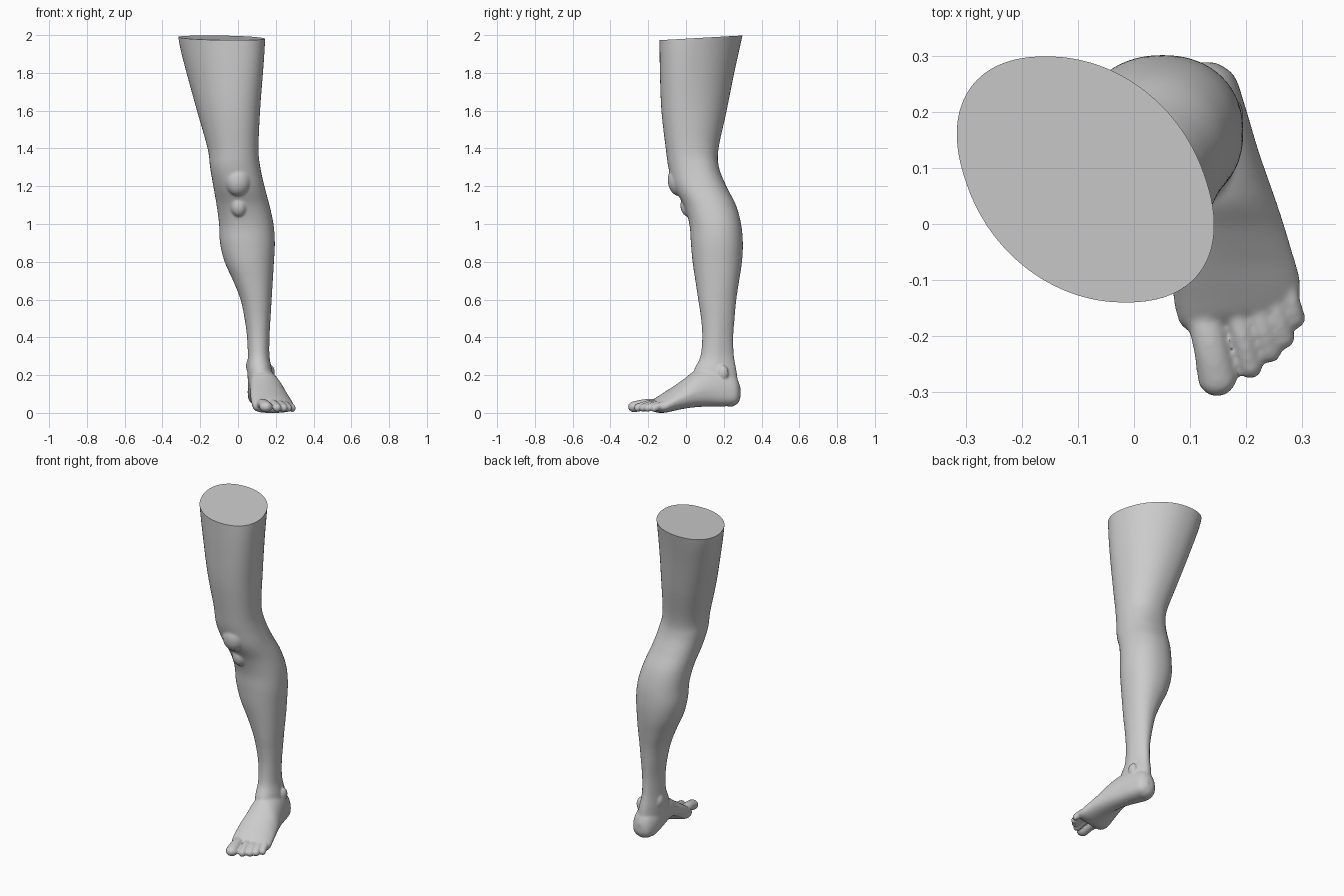
import bpy, bmesh
from math import sin, cos, pi
from mathutils import Vector, Matrix

if "Cube" in bpy.data.objects:
    bpy.data.objects.remove(bpy.data.objects["Cube"])

SEG = 56
bm = bmesh.new()


def spline(rows, steps):
    """Catmull-Rom interpolation of whole rows of numbers."""
    out = []
    for i in range(len(rows) - 1):
        a, b = rows[max(i - 1, 0)], rows[i]
        c, d = rows[i + 1], rows[min(i + 2, len(rows) - 1)]
        for s in range(steps):
            t = s / steps
            out.append([0.5 * (2 * q + (r - p) * t + (2 * p - 5 * q + 4 * r - w) * t * t
                               + (3 * q - p - 3 * r + w) * t ** 3)
                        for p, q, r, w in zip(a, b, c, d)])
    return out + [list(rows[-1])]


def loft(rings):
    """Skin a list of point rings and cap both ends."""
    vr = [[bm.verts.new(p) for p in ring] for ring in rings]
    for r0, r1 in zip(vr, vr[1:]):
        for i in range(SEG):
            j = (i + 1) % SEG
            bm.faces.new((r0[i], r0[j], r1[j], r1[i]))
    bm.faces.new(vr[0][::-1])
    bm.faces.new(vr[-1])


def power(v, e):
    return (1 if v >= 0 else -1) * abs(v) ** e


def blob(center, radii):
    m = Matrix.Translation(center) @ Matrix.Diagonal((*radii, 1))
    bmesh.ops.create_uvsphere(bm, u_segments=24, v_segments=16, radius=1, matrix=m)


# Thigh, knee, calf and ankle: z, x min, x max, y min, y max, back shear, back taper
LEG = [
    (2.06, -.31, .13, -.14, .312, -.07, 0),
    (1.95, -.295, .128, -.14, .288, -.07, 0),
    (1.80, -.262, .122, -.138, .255, -.055, 0),
    (1.60, -.213, .113, -.13, .215, -.03, 0),
    (1.40, -.16, .108, -.107, .172, -.01, 0),
    (1.30, -.147, .118, -.093, .175, 0, -.08),
    (1.20, -.13, .14, -.065, .215, 0, -.06),
    (1.10, -.113, .167, -.012, .265, 0, 0),
    (1.00, -.10, .188, .018, .292, 0, 0),
    (.90, -.095, .195, .026, .301, 0, 0),
    (.80, -.07, .19, .035, .296, 0, 0),
    (.70, -.025, .184, .05, .281, 0, 0),
    (.60, .014, .178, .065, .266, 0, .08),
    (.50, .035, .172, .08, .257, 0, .18),
    (.40, .048, .167, .086, .25, 0, .28),
    (.30, .052, .167, .076, .254, 0, .3),
    (.22, .05, .182, .04, .268, 0, .22),
    (.12, .055, .195, .03, .28, 0, .1),
]
rings = []
for z, x0, x1, y0, y1, sh, tp in spline(LEG, 5):
    ring = []
    for i in range(SEG):
        a = 2 * pi * i / SEG
        c, s = power(cos(a), .92), power(sin(a), .92)
        ring.append(((x0 + x1) / 2 + (x1 - x0) / 2 * c * (1 - tp * max(s, 0)) + sh * s,
                     (y0 + y1) / 2 + (y1 - y0) / 2 * s, z))
    rings.append(ring)
loft(rings)

# Foot body from heel to ball: y, x min, x max, z bottom, z top, peak shift, arch
FOOT = [
    (.288, .10, .145, .08, .14, 0, 0),
    (.265, .068, .178, .048, .19, 0, 0),
    (.21, .052, .198, .037, .22, 0, 0),
    (.13, .055, .222, .036, .24, -.01, .02),
    (.05, .066, .25, .032, .225, -.03, .05),
    (-.01, .076, .27, .024, .182, -.045, .05),
    (-.07, .077, .287, .012, .14, -.05, .025),
    (-.125, .076, .297, .002, .104, -.035, 0),
    (-.165, .084, .292, .006, .078, -.02, 0),
    (-.18, .10, .28, .02, .062, 0, 0),
]
rings = []
for y, x0, x1, z0, z1, peak, arch in spline(FOOT, 5):
    ring = []
    for i in range(SEG):
        a = 2 * pi * i / SEG
        s = sin(a)
        c = power(cos(a), .8 if s < 0 else 1)
        x = (x0 + x1) / 2 + (x1 - x0) / 2 * c + peak * max(s, 0)
        mid = z0 + (z1 - z0) * .4
        z = mid + ((z1 - mid) * s if s > 0 else (mid - z0) * power(s, .7))
        z += arch * max(-cos(a), 0) * max(-s, 0) * 1.6
        # toe line slants back towards the little toe
        slant = max(0, (-y - .05) / .13) * .22 * (x - .15)
        ring.append((x, y + slant, z))
    rings.append(ring)
loft(rings)

# Toes: base, tip, width radius, height radius
TOES = [
    ((.122, -.15, .045), (.148, -.272, .034), .034, .028),
    ((.176, -.14, .050), (.207, -.253, .029), .0215, .022),
    ((.210, -.13, .047), (.241, -.226, .028), .021, .021),
    ((.240, -.115, .043), (.266, -.202, .027), .020, .020),
    ((.270, -.095, .038), (.287, -.168, .026), .018, .0195),
]
for base, tip, w, h in TOES:
    base, tip = Vector(base), Vector(tip)
    for k in range(11):
        t = k / 10
        p = base.lerp(tip, t) + Vector((0, 0, .010 * sin(pi * t)))
        f = 1 - .1 * sin(pi * t) + .04 * t      # pinch between knuckle and pad
        blob(p, (w * f, w * 1.05, h * f))

# Kneecap, tendon bump, ankle bones, heel pad
blob((.0, -.035, 1.235), (.07, .062, .085))
blob((.005, .015, 1.10), (.045, .045, .06))
blob((.175, .195, .215), (.02, .03, .04))
blob((.062, .165, .25), (.02, .03, .04))
blob((.12, .235, .085), (.06, .052, .05))

bmesh.ops.recalc_face_normals(bm, faces=bm.faces)
mesh = bpy.data.meshes.new("leg")
bm.to_mesh(mesh)
bm.free()
leg = bpy.data.objects.new("leg", mesh)
bpy.context.collection.objects.link(leg)
bpy.context.view_layer.objects.active = leg
leg.select_set(True)

# Fuse the parts into one skin and soften the joins
rem = leg.modifiers.new("fuse", 'REMESH')
rem.mode = 'VOXEL'
rem.voxel_size = .0062
smo = leg.modifiers.new("soften", 'SMOOTH')
smo.factor = .5
smo.iterations = 7
for m in ("fuse", "soften"):
    bpy.ops.object.modifier_apply(modifier=m)

# Slanted flat cut across the thigh
bm = bmesh.new()
bm.from_mesh(leg.data)
cut = bmesh.ops.bisect_plane(bm, geom=bm.verts[:] + bm.edges[:] + bm.faces[:], dist=1e-5,
                             plane_co=(0, .3, 2.0), plane_no=(0, -.025, .44), clear_outer=True)
edges = [e for e in cut["geom_cut"] if isinstance(e, bmesh.types.BMEdge)]
bmesh.ops.contextual_create(bm, geom=edges)
low = min(v.co.z for v in bm.verts)
bmesh.ops.translate(bm, verts=bm.verts, vec=(0, 0, -low))
bmesh.ops.recalc_face_normals(bm, faces=bm.faces)
bm.to_mesh(leg.data)
bm.free()
bpy.ops.object.shade_smooth_by_angle(angle=pi / 4)
